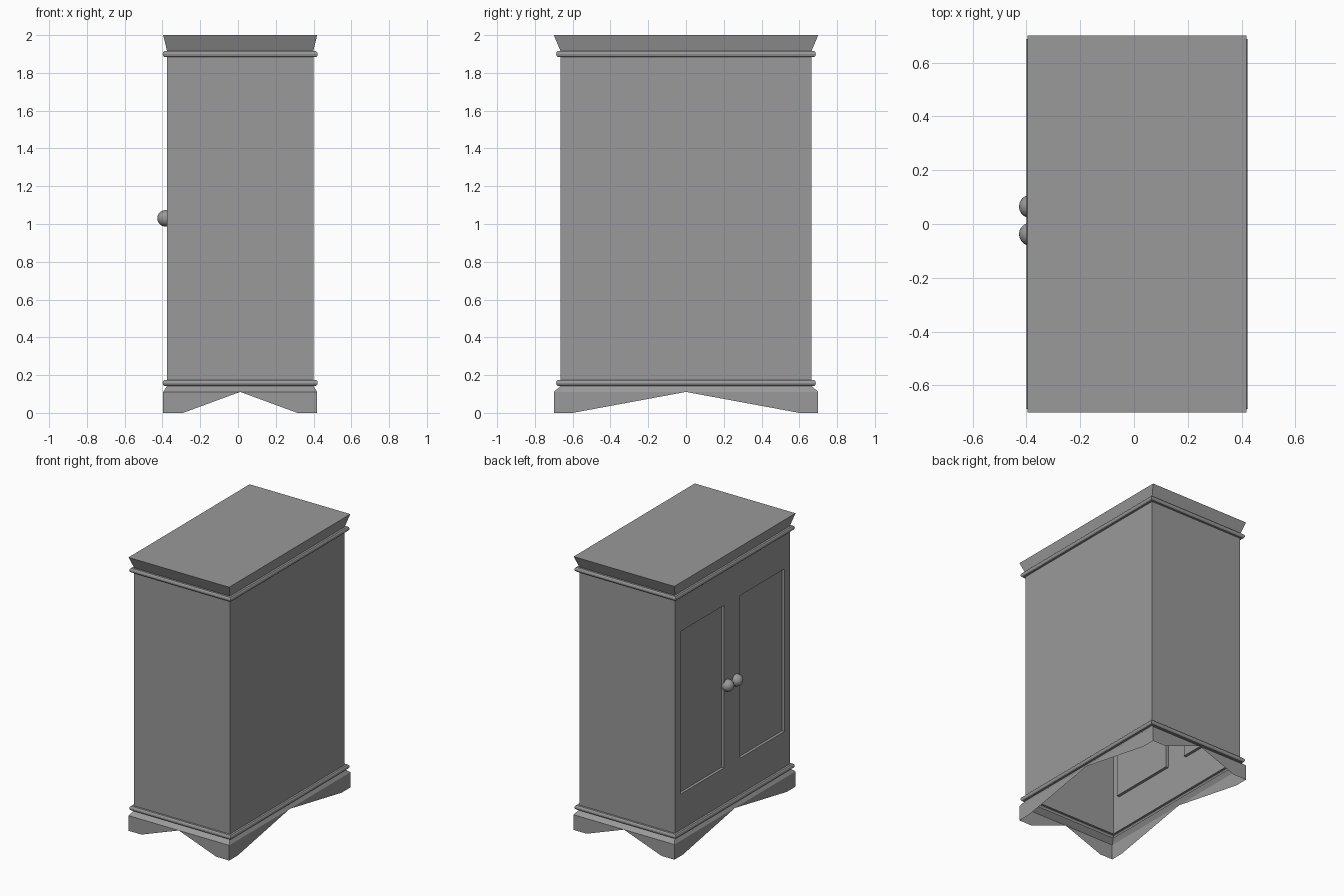
import bpy, bmesh, math

if "Cube" in bpy.data.objects:
    bpy.data.objects.remove(bpy.data.objects["Cube"])

CX = 0.0115                 # cabinet body centre in x (knobs stick out at -x)
HX, HY = 0.387, 0.664       # carcass half sizes
BX, BY = 0.4075, 0.70       # plinth / cornice half sizes
PLINTH, LOW, HIGH = 0.111, 0.143, 1.884
BEAD = 0.031

# Dark grey finish
grey = bpy.data.materials.new("dark_grey")
grey.diffuse_color = (0.32, 0.32, 0.32, 1)
grey.use_nodes = True
grey.node_tree.nodes["Principled BSDF"].inputs["Base Color"].default_value = grey.diffuse_color


def finish(name, bm):
    bmesh.ops.remove_doubles(bm, verts=bm.verts, dist=1e-5)
    mesh = bpy.data.meshes.new(name)
    bm.to_mesh(mesh)
    bm.free()
    mesh.materials.append(grey)
    obj = bpy.data.objects.new(name, mesh)
    bpy.context.collection.objects.link(obj)


def loft(bm, levels, skip=()):
    """Stack of rectangles (half x, half y, z) joined into walls."""
    rings = [[bm.verts.new((CX + sx * hx, sy * hy, z))
              for sx, sy in ((-1, -1), (1, -1), (1, 1), (-1, 1))]
             for hx, hy, z in levels]
    for a, b in zip(rings, rings[1:]):
        for i in range(4):
            if i not in skip:
                j = (i + 1) % 4
                bm.faces.new((a[i], a[j], b[j], b[i]))
    return rings


# Carcass: three plain walls
bm = bmesh.new()
loft(bm, [(HX, HY, LOW + BEAD), (HX, HY, HIGH)], skip=(3,))
finish("carcass", bm)

# Door front: grid of cells, two of them recessed as panels
bm = bmesh.new()
ys = [-HY, -0.602, -0.087, 0.097, 0.602, HY]
zs = [LOW + BEAD, 0.435, 1.625, HIGH]
panels = []
for i in range(5):
    for k in range(3):
        corners = ((i, k), (i, k + 1), (i + 1, k + 1), (i + 1, k))
        f = bm.faces.new([bm.verts.new((CX - HX, ys[a], zs[b])) for a, b in corners])
        if k == 1 and i in (1, 3):
            panels.append(f)
bmesh.ops.remove_doubles(bm, verts=bm.verts, dist=1e-5)
bmesh.ops.inset_individual(bm, faces=panels, thickness=0.001, depth=-0.02)
finish("door_front", bm)

# Half-round beads around the bottom and top
for name, z0 in (("lower_bead", LOW), ("upper_bead", HIGH)):
    bm = bmesh.new()
    steps = ((0, 0), (0.015, 0), (0.021, 0.2), (0.0235, 0.5),
             (0.021, 0.8), (0.015, 1), (0, 1))
    loft(bm, [(HX + o, HY + o, z0 + t * BEAD) for o, t in steps])
    finish(name, bm)

# Cornice: flared block with a flat lid
bm = bmesh.new()
rings = loft(bm, [(HX, HY, HIGH + BEAD), (BX, BY, 2.0)])
bm.faces.new(rings[-1])
finish("cornice", bm)

# Plinth: sloped top edge, and sides cut to a shallow V between the feet
bm = bmesh.new()
loft(bm, [(BX, BY, PLINTH), (HX, HY, LOW)])
FX, FY = 0.303, 0.60
for s in (-1, 1):
    for t in (-1, 1):
        along_x = [(t * BX, s * BY, PLINTH), (t * BX, s * BY, 0),
                   (t * FX, s * BY, 0), (0, s * BY, PLINTH)]
        along_y = [(s * BX, t * BY, PLINTH), (s * BX, t * BY, 0),
                   (s * BX, t * FY, 0), (s * BX, 0, PLINTH)]
        for pts, axis in ((along_x, 1), (along_y, 0)):
            f = bm.faces.new([bm.verts.new((CX + x, y, z)) for x, y, z in pts])
            f.normal_update()
            if f.normal[axis] * s < 0:
                f.normal_flip()
finish("plinth", bm)

# Door knobs
for name, y in (("left_knob", 0.065), ("right_knob", -0.038)):
    bpy.ops.mesh.primitive_uv_sphere_add(segments=16, ring_count=10, radius=0.0435,
                                         location=(-0.384, y, 1.03),
                                         rotation=(0, math.pi / 2, 0))
    knob = bpy.context.object
    knob.name = name
    knob.data.materials.append(grey)
    bpy.ops.object.shade_smooth()
